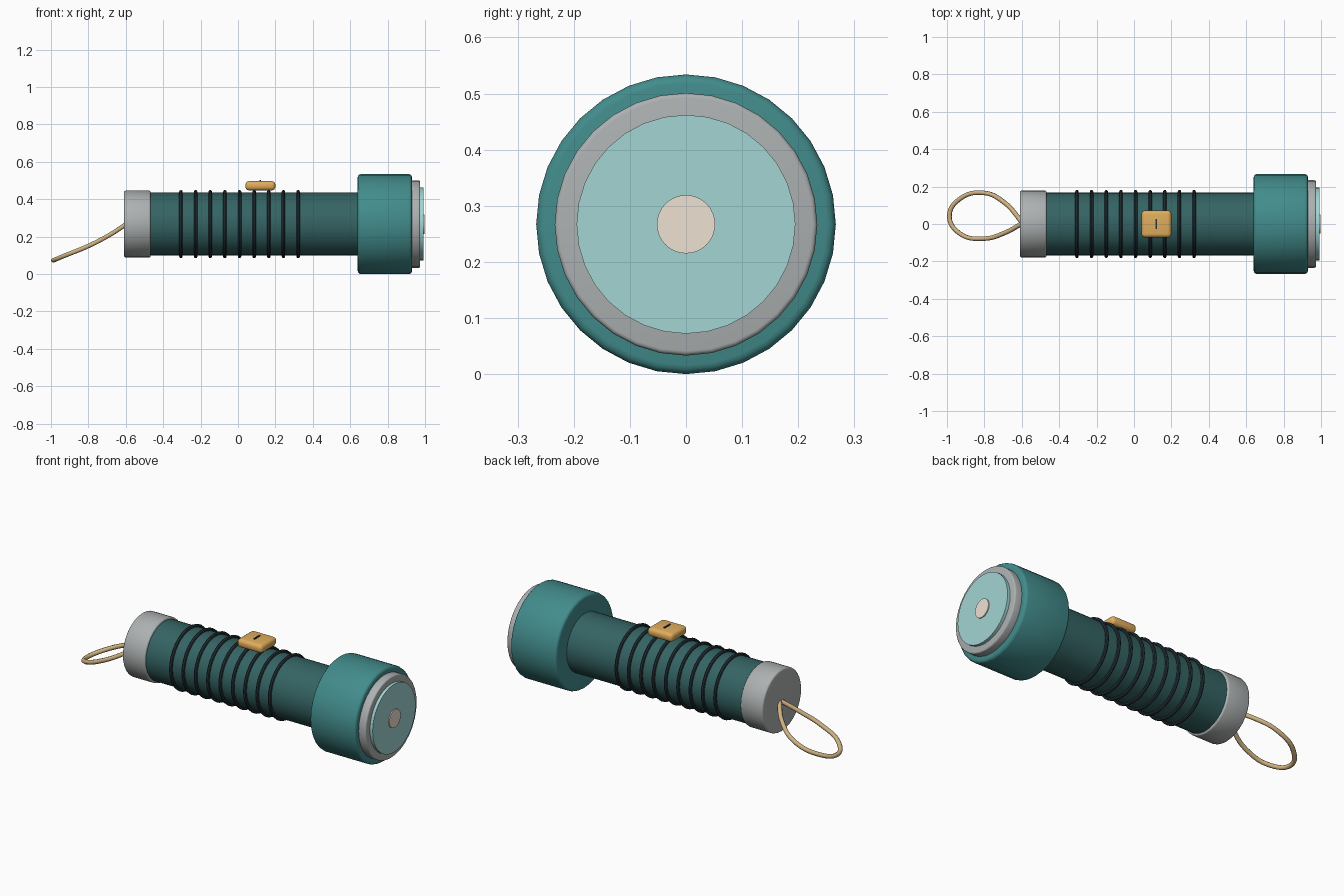
import bpy, bmesh, math
from mathutils import Matrix, Vector

if "Cube" in bpy.data.objects:
    bpy.data.objects.remove(bpy.data.objects["Cube"])

AXIS_Z = 0.267


def material(name, rgb):
    m = bpy.data.materials.new(name)
    m.diffuse_color = (*rgb, 1)
    m.use_nodes = True
    m.node_tree.nodes["Principled BSDF"].inputs["Base Color"].default_value = m.diffuse_color
    return m


BODY = material("dark_teal", (0.035, 0.125, 0.125))
HEAD = material("teal", (0.055, 0.26, 0.26))
METAL = material("metal", (0.42, 0.44, 0.44))
RUBBER = material("rubber", (0.02, 0.035, 0.045))
LENS = material("glass", (0.36, 0.66, 0.65))
BULB = material("bulb", (0.85, 0.75, 0.65))
AMBER = material("amber", (0.75, 0.42, 0.11))
CORD = material("cord", (0.62, 0.44, 0.22))


def finish(name, bm, mat, bevel=0.0, segments=3):
    """Round the sharp edges, then make a smooth-shaded object."""
    if bevel:
        edges = [e for e in bm.edges if e.calc_face_angle(0) > math.radians(60)]
        bmesh.ops.bevel(bm, geom=edges, offset=bevel, segments=segments,
                        profile=0.5, affect='EDGES', clamp_overlap=True)
    mesh = bpy.data.meshes.new(name)
    bm.to_mesh(mesh)
    bm.free()
    mesh.materials.append(mat)
    ob = bpy.data.objects.new(name, mesh)
    bpy.context.collection.objects.link(ob)
    smooth(ob)
    return ob


def smooth(ob):
    bpy.ops.object.select_all(action='DESELECT')
    ob.select_set(True)
    bpy.context.view_layer.objects.active = ob
    bpy.ops.object.shade_smooth_by_angle(angle=math.radians(35))


def barrel(name, x0, x1, radius, mat, bevel=0.0):
    """Cylinder along x on the torch axis."""
    bm = bmesh.new()
    place = Matrix.Translation(((x0 + x1) / 2, 0, AXIS_Z)) @ Matrix.Rotation(math.pi / 2, 4, 'Y')
    bmesh.ops.create_cone(bm, cap_ends=True, segments=32, radius1=radius,
                          radius2=radius, depth=x1 - x0, matrix=place)
    return finish(name, bm, mat, bevel)


def box(name, centre, size, mat, bevel=0.0):
    bm = bmesh.new()
    bmesh.ops.create_cube(bm, size=1, matrix=Matrix.Translation(centre) @ Matrix.Diagonal((*size, 1)))
    return finish(name, bm, mat, bevel, 4)


# Turned parts from tail to bulb
barrel("tail_cap", -0.61, -0.467, 0.179, METAL, 0.010)
barrel("body_tube", -0.48, 0.66, 0.168, BODY)
barrel("head", 0.64, 0.93, 0.267, HEAD, 0.016)
barrel("bezel", 0.91, 0.974, 0.234, METAL, 0.008)
barrel("lens", 0.96, 0.991, 0.195, LENS)
barrel("bulb", 0.97, 0.997, 0.052, BULB)

# Grip rings
for i in range(9):
    bpy.ops.mesh.primitive_torus_add(location=(-0.305 + i * 0.0783, 0, AXIS_Z),
                                     rotation=(0, math.pi / 2, 0),
                                     major_segments=32, minor_segments=8,
                                     major_radius=0.173, minor_radius=0.0095)
    ring = bpy.context.object
    ring.name = f"grip_ring_{i + 1}"
    ring.data.materials.append(RUBBER)
    smooth(ring)

# Switch button and its raised mark
box("switch", (0.12, 0, 0.472), (0.16, 0.145, 0.05), AMBER, 0.02)
box("switch_mark", (0.12, 0, 0.497), (0.008, 0.052, 0.010), RUBBER)

# Wrist cord: smooth closed loop drooping from the tail
points = [(-0.595, 0.005, 0.268), (-0.69, 0.112, 0.207), (-0.80, 0.166, 0.150),
          (-0.93, 0.135, 0.097), (-0.987, 0.042, 0.073), (-0.93, -0.052, 0.097),
          (-0.80, -0.078, 0.150), (-0.69, -0.047, 0.207), (-0.595, 0.005, 0.268)]
curve = bpy.data.curves.new("wrist_cord", 'CURVE')
curve.dimensions = '3D'
curve.bevel_depth = 0.0125
curve.bevel_resolution = 2
curve.resolution_u = 8
curve.use_fill_caps = True
spline = curve.splines.new('BEZIER')
spline.bezier_points.add(len(points) - 1)
for bp, co in zip(spline.bezier_points, points):
    bp.co = Vector(co)
    bp.handle_left_type = bp.handle_right_type = 'AUTO'
curve.materials.append(CORD)
bpy.context.collection.objects.link(bpy.data.objects.new("wrist_cord", curve))
